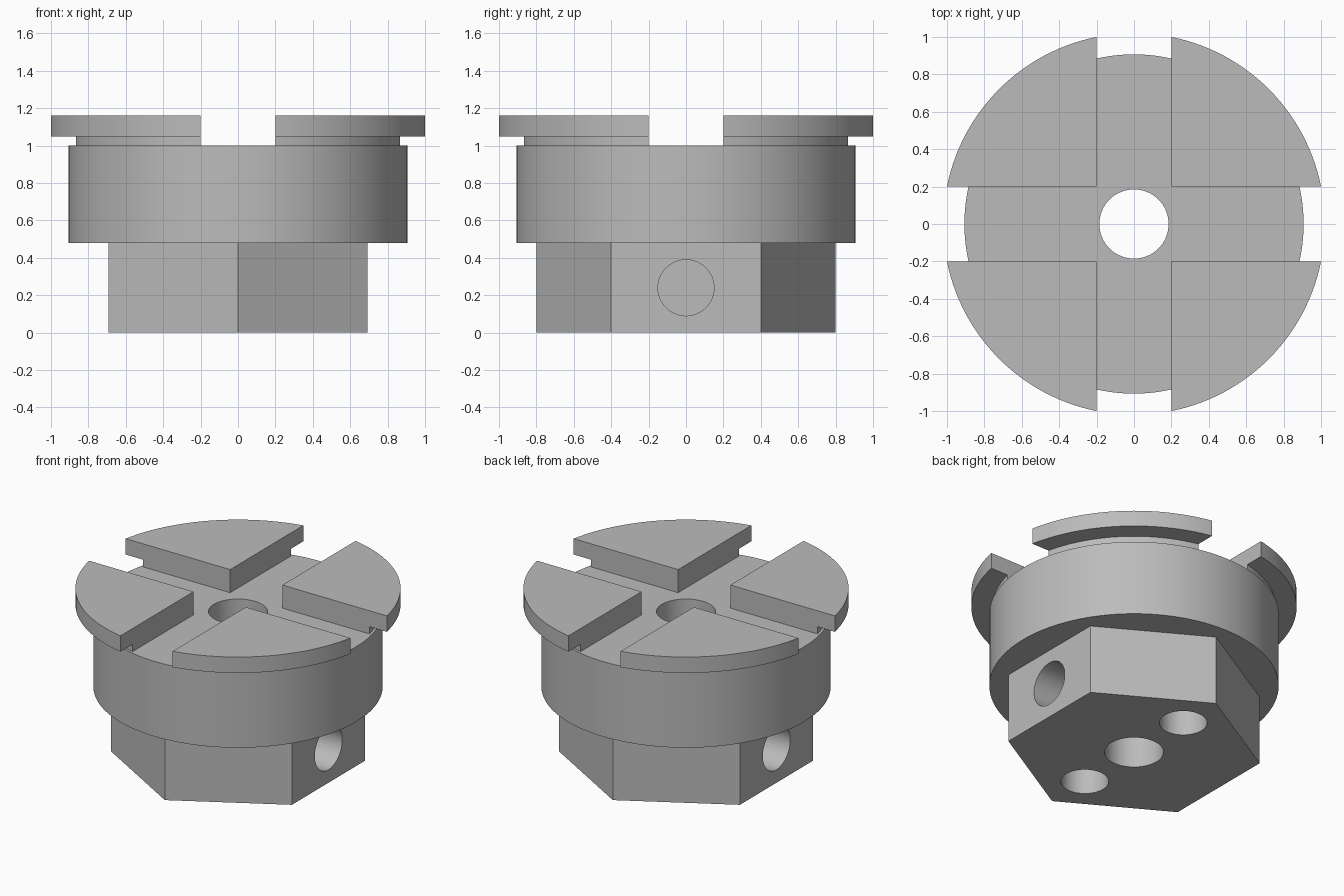
import bpy
import bmesh
from math import cos, sin, pi, asin, sqrt, radians
from mathutils import Matrix

cube = bpy.data.objects.get("Cube")
if cube:
    bpy.data.objects.remove(cube, do_unlink=True)

grey = bpy.data.materials.new("plain grey")
grey.use_nodes = True
colour = (0.5, 0.5, 0.5, 1)
grey.diffuse_color = colour
grey.node_tree.nodes["Principled BSDF"].inputs["Base Color"].default_value = colour


def arc(radius, start, end, count):
    step = (end - start) / count
    return [(radius * cos(start + i * step), radius * sin(start + i * step))
            for i in range(count + 1)]


def prism(name, outline, bottom, top, matrix=None):
    """Extrude a flat outline upwards, then place it."""
    bm = bmesh.new()
    face = bm.faces.new([bm.verts.new((x, y, bottom)) for x, y in outline])
    grown = bmesh.ops.extrude_face_region(bm, geom=[face], use_keep_orig=True)
    for item in grown["geom"]:
        if isinstance(item, bmesh.types.BMVert):
            item.co.z = top
    bmesh.ops.recalc_face_normals(bm, faces=bm.faces)
    if matrix:
        bm.transform(matrix)
    mesh = bpy.data.meshes.new(name)
    bm.to_mesh(mesh)
    bm.free()
    mesh.materials.append(grey)
    obj = bpy.data.objects.new(name, mesh)
    bpy.context.collection.objects.link(obj)
    return obj


def select(obj):
    bpy.ops.object.select_all(action="DESELECT")
    obj.select_set(True)
    bpy.context.view_layer.objects.active = obj


def cut(obj, cutter):
    select(obj)
    mod = obj.modifiers.new("hole", "BOOLEAN")
    mod.operation = "DIFFERENCE"
    mod.solver = "EXACT"
    mod.object = cutter
    bpy.ops.object.modifier_apply(modifier=mod.name)
    bpy.data.objects.remove(cutter, do_unlink=True)


def circle(radius, count=64):
    return arc(radius, 0, 2 * pi, count)[:-1]


def bore():
    return prism("bore_cutter", circle(0.185), -0.5, 2)


parts = []

# Hexagonal base with a through bore, two blind holes below and two at the sides
base = prism("hex_base", arc(0.8, pi / 6, pi / 6 + 2 * pi, 6)[:-1], 0, 0.48)
cut(base, bore())
for side in (-1, 1):
    below = Matrix.Translation((0, side * 0.48, 0))
    cut(base, prism("pin_cutter", circle(0.15, 48), -0.2, 0.4, below))
    sideways = Matrix.Translation((0, 0, 0.24)) @ Matrix.Rotation(side * pi / 2, 4, "Y")
    cut(base, prism("side_cutter", circle(0.15, 48), 0.3, 0.9, sideways))
parts.append(base)

# Round body
body = prism("round_body", circle(0.907, 128), 0.48, 1.0)
cut(body, bore())
parts.append(body)


# Four quarter segments, each an overhanging plate on a slightly smaller neck
def quarter(radius, slot=0.2):
    start = asin(slot / radius)
    return [(slot, slot)] + arc(radius, start, pi / 2 - start, 28)


for i in range(4):
    turn = Matrix.Rotation(i * pi / 2, 4, "Z")
    parts.append(prism(f"segment_neck_{i + 1}", quarter(0.89), 1.0, 1.05, turn))
    parts.append(prism(f"segment_plate_{i + 1}", quarter(sqrt(1.04)), 1.05, 1.16, turn))

for part in parts:
    select(part)
    bpy.ops.object.shade_smooth_by_angle(angle=radians(30))
